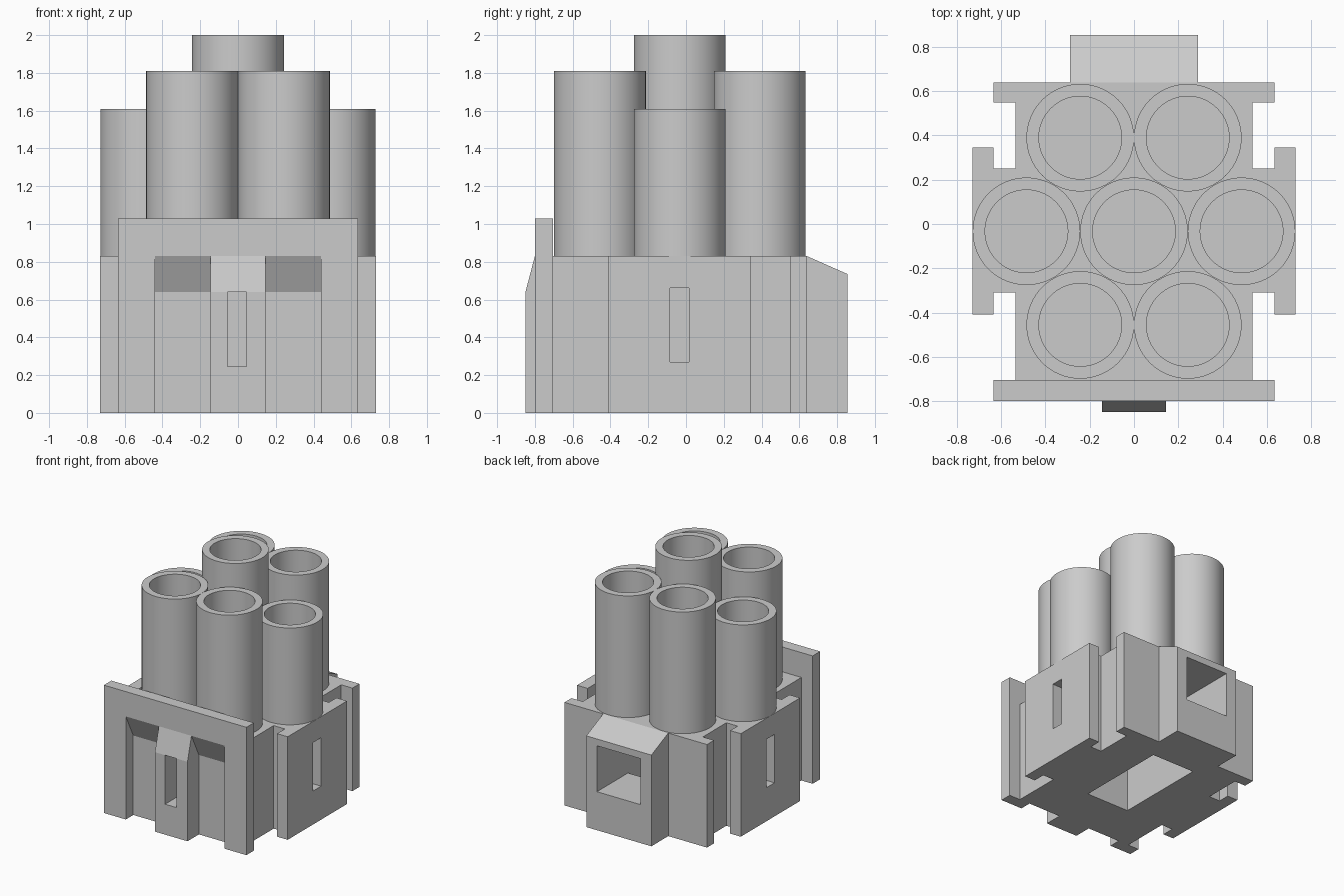
import bpy
import bmesh
from math import radians
from mathutils import Matrix, Vector

cube = bpy.data.objects.get("Cube")
if cube:
    bpy.data.objects.remove(cube, do_unlink=True)

grey = bpy.data.materials.new("light_grey_plastic")
grey.use_nodes = True
colour = (0.6, 0.6, 0.6, 1)
grey.diffuse_color = colour
grey.node_tree.nodes["Principled BSDF"].inputs["Base Color"].default_value = colour


def finish(bm, name):
    bmesh.ops.recalc_face_normals(bm, faces=bm.faces)
    mesh = bpy.data.meshes.new(name)
    bm.to_mesh(mesh)
    bm.free()
    mesh.materials.append(grey)
    obj = bpy.data.objects.new(name, mesh)
    bpy.context.collection.objects.link(obj)
    return obj


def prism(name, points, axis, low, high):
    """Extrude a closed profile along x (points are y, z) or z (points are x, y)."""
    bm = bmesh.new()
    place = (lambda a, b: (low, a, b)) if axis == "x" else (lambda a, b: (a, b, low))
    face = bm.faces.new([bm.verts.new(place(a, b)) for a, b in points])
    out = bmesh.ops.extrude_face_region(bm, geom=[face])
    move = Vector((high - low, 0, 0)) if axis == "x" else Vector((0, 0, high - low))
    verts = [v for v in out["geom"] if isinstance(v, bmesh.types.BMVert)]
    bmesh.ops.translate(bm, verts=verts, vec=move)
    return finish(bm, name)


def box(name, x0, x1, y0, y1, z0, z1):
    return prism(name, [(x0, y0), (x1, y0), (x1, y1), (x0, y1)], "z", z0, z1)


def cut(obj, *cutters):
    for cutter in cutters:
        mod = obj.modifiers.new("cut", "BOOLEAN")
        mod.operation = "DIFFERENCE"
        mod.solver = "EXACT"
        mod.object = cutter
    graph = bpy.context.evaluated_depsgraph_get()
    mesh = bpy.data.meshes.new_from_object(obj.evaluated_get(graph))
    obj.modifiers.clear()
    obj.data = mesh


def tube(name, x, y, top, outer=0.243, inner=0.187, base=0.82):
    bm = bmesh.new()
    profile = [(outer, base), (outer, top), (inner, top), (inner, base)]
    verts = [bm.verts.new((r, 0, z)) for r, z in profile]
    edges = [bm.edges.new((verts[i], verts[(i + 1) % 4])) for i in range(4)]
    bmesh.ops.spin(bm, geom=verts + edges, cent=(0, 0, 0), axis=(0, 0, 1),
                   angle=radians(360), steps=64, use_merge=True)
    bmesh.ops.remove_doubles(bm, verts=bm.verts, dist=0.0001)
    bmesh.ops.transform(bm, matrix=Matrix.Translation((x, y, 0)), verts=bm.verts)
    obj = finish(bm, name)
    bpy.ops.object.select_all(action="DESELECT")
    obj.select_set(True)
    bpy.context.view_layer.objects.active = obj
    bpy.ops.object.shade_smooth_by_angle(angle=radians(35))


# Housing with T-shaped side rails and a wider back edge
half = [(0.535, -0.705), (0.535, -0.31), (0.635, -0.31), (0.635, -0.41),
        (0.73, -0.41), (0.73, 0.345), (0.635, 0.345), (0.635, 0.25),
        (0.535, 0.25), (0.535, 0.55), (0.635, 0.55), (0.635, 0.64)]
housing = prism("housing", half + [(-x, y) for x, y in reversed(half)], "z", 0, 0.83)

# Raised block on the back with a sloped top
back_block = prism("back_block", [(0.64, 0), (0.855, 0), (0.855, 0.735), (0.64, 0.83)],
                   "x", -0.29, 0.29)

# Front plate and the latch tab in its recess
front_plate = box("front_plate", -0.635, 0.635, -0.8, -0.705, 0, 1.03)
latch_tab = prism("latch_tab", [(-0.705, 0), (-0.85, 0), (-0.85, 0.64),
                                (-0.8, 0.83), (-0.705, 0.83)], "x", -0.145, 0.145)

# Cutters: bent channel, front recess and narrow slots
channel = prism("channel_cutter", [(-0.31, -0.1), (0.46, -0.1), (0.46, 0.31),
                                   (0.95, 0.31), (0.95, 0.68), (-0.31, 0.68)],
                "x", -0.195, 0.195)
recess = prism("recess_cutter", [(-0.9, -0.1), (-0.6, -0.1), (-0.6, 0.64), (-0.705, 0.64),
                                 (-0.8, 0.83), (-0.9, 0.83)], "x", -0.44, 0.44)
tab_slot = box("tab_slot_cutter", -0.055, 0.045, -0.95, -0.6, 0.245, 0.64)
side_slots = [box("side_slot_cutter", min(s * 0.6, s * 0.8), max(s * 0.6, s * 0.8),
                  -0.085, 0.015, 0.27, 0.66) for s in (-1, 1)]

cut(housing, channel, *side_slots)
cut(back_block, channel)
cut(front_plate, recess)
cut(latch_tab, tab_slot)
for cutter in (channel, recess, tab_slot, *side_slots):
    bpy.data.objects.remove(cutter, do_unlink=True)

# Seven open tubes, tallest in the middle
row = -0.033
tube("centre_tube", 0, row, 2.0)
for side, s in (("left", 1), ("right", -1)):
    tube(side + "_tube", s * 0.486, row, 1.61)
    tube("back_" + side + "_tube", s * 0.243, row + 0.423, 1.81)
    tube("front_" + side + "_tube", s * 0.243, row - 0.423, 1.81)
